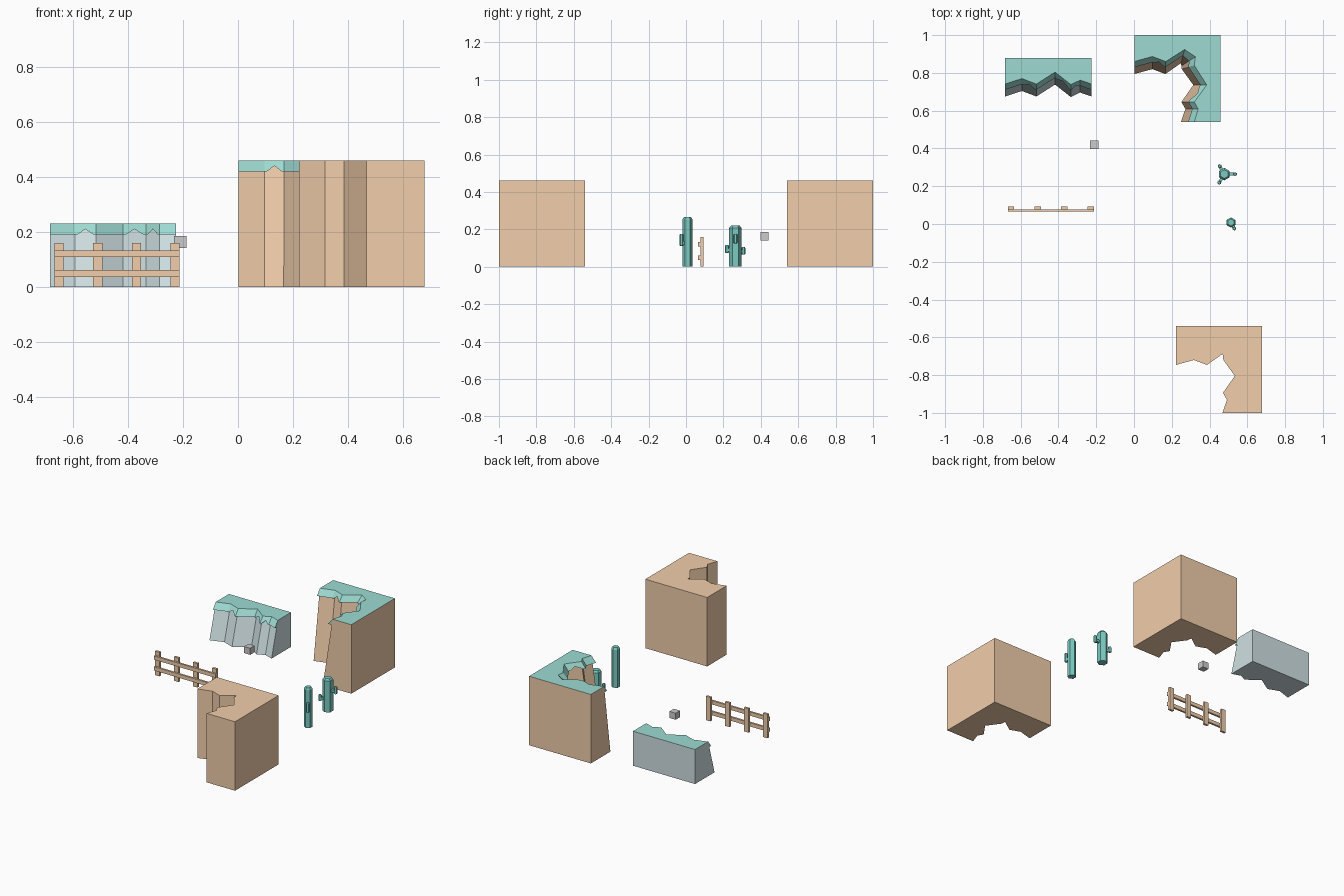
import bpy, bmesh
from math import radians, cos, sin
from mathutils import Vector, Matrix

if "Cube" in bpy.data.objects:
    bpy.data.objects.remove(bpy.data.objects["Cube"])


def material(name, rgb):
    m = bpy.data.materials.new(name)
    m.diffuse_color = (*rgb, 1)
    m.use_nodes = True
    m.node_tree.nodes["Principled BSDF"].inputs["Base Color"].default_value = m.diffuse_color
    return m


DIRT = material("dirt", (0.89, 0.62, 0.41))
GRASS = material("grass", (0.34, 0.71, 0.65))
STONE = material("stone", (0.63, 0.75, 0.77))
CACTUS = material("cactus", (0.20, 0.60, 0.54))


def finish(bm, name, mats, loc=(0, 0, 0)):
    bmesh.ops.recalc_face_normals(bm, faces=bm.faces)
    me = bpy.data.meshes.new(name)
    bm.to_mesh(me)
    bm.free()
    for m in mats:
        me.materials.append(m)
    ob = bpy.data.objects.new(name, me)
    ob.location = loc
    bpy.context.collection.objects.link(ob)
    return ob


def cliff(name, base, top, back, h, loc, mats):
    """Closed block between a zigzag base edge and a zigzag top edge."""
    bm = bmesh.new()
    lo = [bm.verts.new((x, y, 0)) for x, y in base + back]
    hi = [bm.verts.new((x, y, h)) for x, y in top + back]
    n = len(lo)
    bm.faces.new(lo)
    bm.faces.new(hi).material_index = len(mats) - 1
    for i in range(n):
        j = (i + 1) % n
        bm.faces.new((lo[i], lo[j], hi[j], hi[i]))
    finish(bm, name, mats, loc)


def grass_lip(name, base, top, h, loc, notched, drop=0.04, reach=0.46):
    """Sloping turf overhang along the zigzag, with notches in some segments."""
    bm = bmesh.new()

    def point(i, t, fall, out):
        a = Vector(top[i]).lerp(Vector(top[i + 1]), t)
        b = Vector(base[i]).lerp(Vector(base[i + 1]), t)
        p = a.lerp(b, out)
        return bm.verts.new((p.x, p.y, h - fall))

    for i in range(len(top) - 1):
        steps = [(0, 1), (.12, 1), (.5, .5), (.88, 1), (1, 1)] if i in notched else [(0, 1), (1, 1)]
        edge = [point(i, t, 0, 0) for t, f in steps]
        outer = [point(i, t, drop * f, reach * f) for t, f in steps]
        inner = [point(i, t, drop * f, drop * f / h) for t, f in steps]
        for k in range(len(steps) - 1):
            bm.faces.new((edge[k], edge[k + 1], outer[k + 1], outer[k]))
            bm.faces.new((outer[k], outer[k + 1], inner[k + 1], inner[k]))
        if i == 0:
            bm.faces.new((edge[0], outer[0], inner[0]))
        if i == len(top) - 2:
            bm.faces.new((edge[-1], inner[-1], outer[-1]))
    bmesh.ops.remove_doubles(bm, verts=bm.verts, dist=0.0005)
    finish(bm, name, [GRASS], loc)


# low stone cliff with turf
wall_x = [-0.683, -0.593, -0.517, -0.418, -0.334, -0.285, -0.225]
wall_y = [0.675, 0.704, 0.675, 0.738, 0.672, 0.696, 0.675]
stone_base = list(zip(wall_x, wall_y))
stone_top = [(x, y + 0.066) for x, y in stone_base]
cliff("stone_cliff", stone_base, stone_top, [(-0.225, 0.88), (-0.683, 0.88)], 0.23, (0, 0, 0), [STONE, GRASS])
grass_lip("stone_cliff_turf", stone_base, stone_top, 0.23, (0, 0, 0), (1, 3, 4))

# two tall corner cliffs sharing one base outline
corner_base = [(0, .254), (.095, .28), (.164, .254), (.247, .312), (.249, .296), (.251, .28),
               (.312, .196), (.249, .106), (.27, .069), (.246, 0)]
corner_top = [(0, .32), (.095, .347), (.166, .32), (.266, .384), (.323, .345), (.317, .30),
              (.383, .196), (.317, .106), (.338, .069), (.317, 0)]
corner_back = [(.456, 0), (.456, .46), (0, .46)]
cliff("plain_corner_cliff", corner_base, corner_base, corner_back, 0.46, (.222, -1, 0), [DIRT])
cliff("turf_corner_cliff", corner_base, corner_top, corner_back, 0.46, (0.002, .54, 0), [DIRT, GRASS])
grass_lip("corner_cliff_turf", corner_base, corner_top, 0.46, (0.002, .54, 0), (1, 6))


def box(bm, lo, hi, turn=Matrix()):
    lo, hi = Vector(lo), Vector(hi)
    m = turn @ Matrix.Translation((lo + hi) / 2) @ Matrix.Diagonal((*(hi - lo), 1))
    bmesh.ops.create_cube(bm, size=1, matrix=m)


# fence: four posts behind two rails
bm = bmesh.new()
for i in range(4):
    x = -0.667 + i * 0.1405
    box(bm, (x, .078, 0), (x + .033, .093, .16))
for z in (.036, .108):
    box(bm, (-.667, .065, z), (-.213, .078, z + .025))
finish(bm, "fence", [DIRT])

# small grey cube
bm = bmesh.new()
box(bm, (-.233, .397, .141), (-.188, .442, .185))
finish(bm, "small_cube", [])


def column(bm, x, y, r, z0, z1, bevel, both=False):
    """Six-sided column with a chamfered top (and bottom)."""
    levels = [(z0, r * .7), (z0 + bevel, r)] if both else [(z0, r)]
    levels += [(z1 - bevel, r), (z1, r * .7)]
    rings = [[bm.verts.new((x + q * cos(radians(30 + 60 * k)), y + q * sin(radians(30 + 60 * k)), z))
              for k in range(6)] for z, q in levels]
    for a, b in zip(rings, rings[1:]):
        for k in range(6):
            j = (k + 1) % 6
            bm.faces.new((a[k], a[j], b[j], b[k]))
    bm.faces.new(rings[0])
    bm.faces.new(rings[-1])


def cactus(name, loc, r, h, arms):
    bm = bmesh.new()
    column(bm, 0, 0, r, 0, h, .012)
    for angle, reach, z0, z1 in arms:
        a, w = radians(angle), .008
        box(bm, (0, -w, z0 + .008), (reach - .008, w, z0 + .024), Matrix.Rotation(a, 4, 'Z'))
        d = reach - .009
        column(bm, d * cos(a), d * sin(a), .0105, z0, z1, .004, True)
    finish(bm, name, [CACTUS], loc)


cactus("tall_cactus", (.513, .008, 0), .027, .265, [(-60, .046, .112, .175)])
cactus("short_cactus", (.478, .264, 0), .033, .22,
       [(0, .066, .125, .175), (120, .058, .065, .105), (240, .061, .074, .116)])
